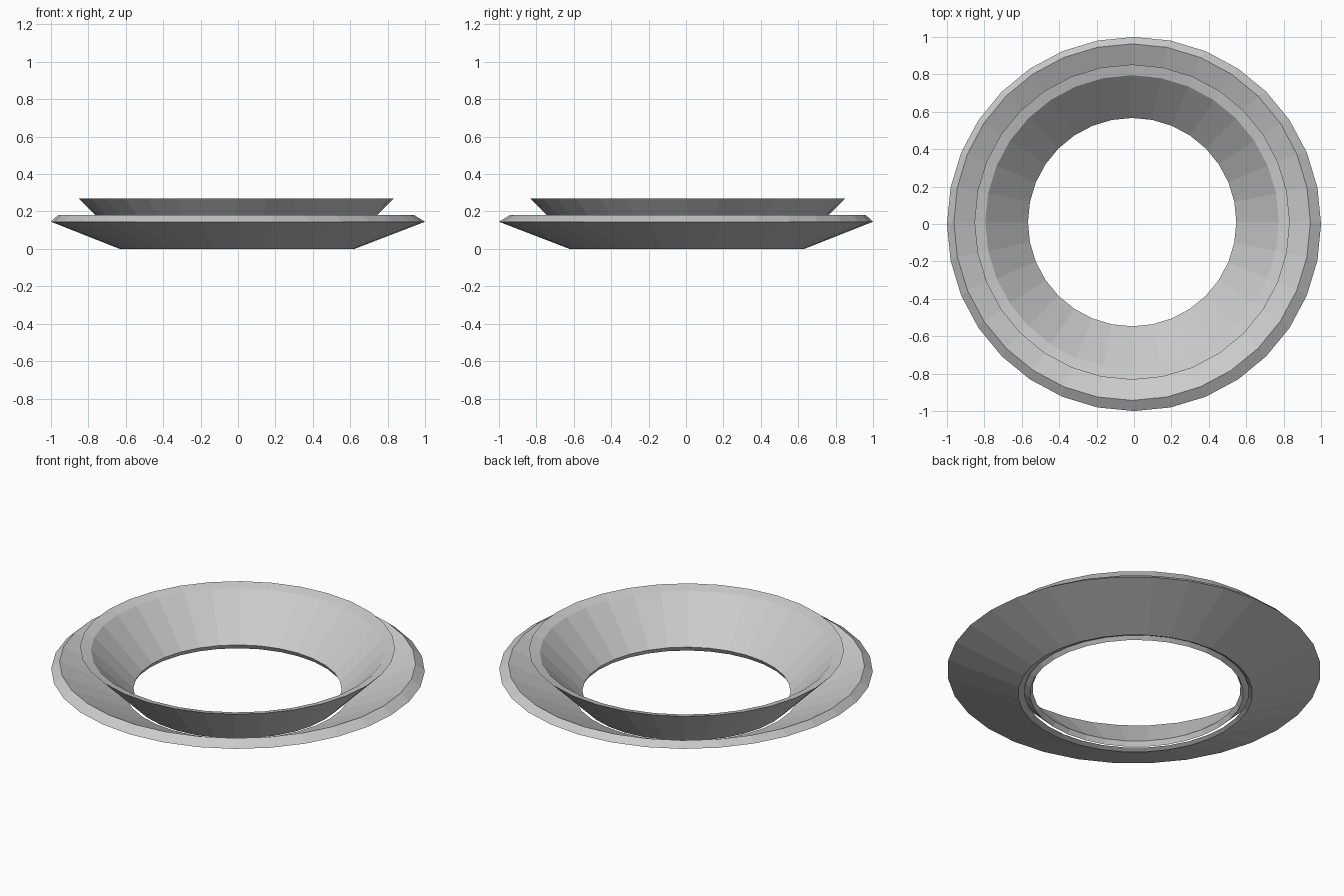
import bpy, bmesh
from math import cos, sin, pi

if "Cube" in bpy.data.objects:
    bpy.data.objects.remove(bpy.data.objects["Cube"])

SIDES = 32


def lathe_ring(name, profile):
    """Closed ring from a profile of (radius, z, centre shift) points."""
    bm = bmesh.new()
    loops = []
    for r, z, d in profile:
        loops.append([bm.verts.new((r * cos(2 * pi * i / SIDES) - d,
                                    r * sin(2 * pi * i / SIDES) + d, z))
                      for i in range(SIDES)])
    for k, a in enumerate(loops):
        b = loops[(k + 1) % len(loops)]
        for i in range(SIDES):
            j = (i + 1) % SIDES
            bm.faces.new((a[i], a[j], b[j], b[i]))
    bmesh.ops.recalc_face_normals(bm, faces=bm.faces)
    mesh = bpy.data.meshes.new(name)
    bm.to_mesh(mesh)
    bm.free()
    obj = bpy.data.objects.new(name, mesh)
    bpy.context.collection.objects.link(obj)
    return obj


# Wide, shallow lower dish with a chamfered rim
lathe_ring("outer_ring", [(0.628, 0.0, 0.005), (1.0, 0.145, 0.0),
                          (0.953, 0.18, 0.01), (0.602, 0.012, 0.01)])

# Steeper funnel nested inside, with an inward sloping lip
lathe_ring("inner_ring", [(0.572, 0.0, 0.01), (0.843, 0.27, 0.01),
                          (0.785, 0.254, 0.01), (0.557, 0.027, 0.01)])
